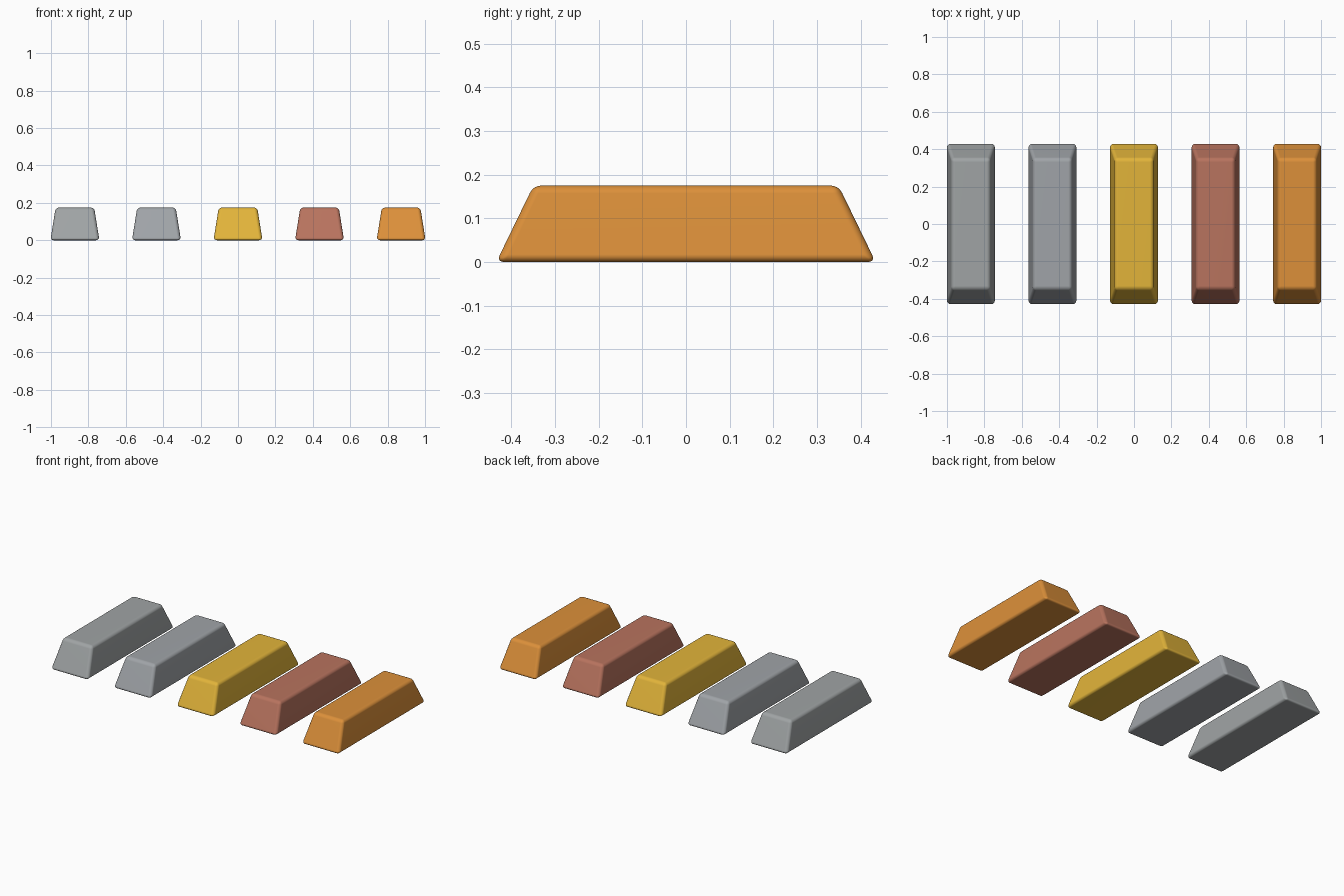
import bpy
import bmesh

if "Cube" in bpy.data.objects:
    bpy.data.objects.remove(bpy.data.objects["Cube"])

LENGTH, WIDTH, HEIGHT = 0.868, 0.262, 0.175   # sharp-cornered base size
TOP_LENGTH, TOP_WIDTH = 0.698, 0.206          # sharp-cornered top size
SPACING = 0.436
ROUNDING = 0.018


def linear(c):
    c /= 255
    return c / 12.92 if c <= 0.04045 else ((c + 0.055) / 1.055) ** 2.4


def material(name, rgb):
    mat = bpy.data.materials.new(name)
    mat.diffuse_color = (*[linear(c) for c in rgb], 1)
    mat.use_nodes = True
    mat.node_tree.nodes["Principled BSDF"].inputs["Base Color"].default_value = mat.diffuse_color
    return mat


def ingot(name, x, mat):
    # tapered block: a box whose top face is smaller than its base
    bm = bmesh.new()
    bmesh.ops.create_cube(bm, size=1)
    for v in bm.verts:
        top = v.co.z > 0
        v.co.x *= TOP_WIDTH if top else WIDTH
        v.co.y *= TOP_LENGTH if top else LENGTH
        v.co.z = HEIGHT if top else 0
    # softly rounded edges all round
    bmesh.ops.bevel(bm, geom=bm.edges[:], offset=ROUNDING, offset_type='OFFSET',
                    segments=4, profile=0.5, affect='EDGES', clamp_overlap=True)
    for f in bm.faces:
        f.smooth = True
    mesh = bpy.data.meshes.new(name)
    bm.to_mesh(mesh)
    bm.free()
    mesh.materials.append(mat)
    obj = bpy.data.objects.new(name, mesh)
    obj.location.x = x
    bpy.context.collection.objects.link(obj)
    # keep the large faces flat-looking
    mod = obj.modifiers.new("face_normals", 'WEIGHTED_NORMAL')
    mod.keep_sharp = True


# row of five metal bars, left to right
BARS = [
    ("iron", (160, 164, 165)),
    ("silver", (160, 164, 168)),
    ("gold", (226, 180, 58)),
    ("copper", (184, 115, 94)),
    ("bronze", (220, 144, 58)),
]
for i, (metal, rgb) in enumerate(BARS):
    ingot(metal + "_ingot", (i - 2) * SPACING, material(metal, rgb))
